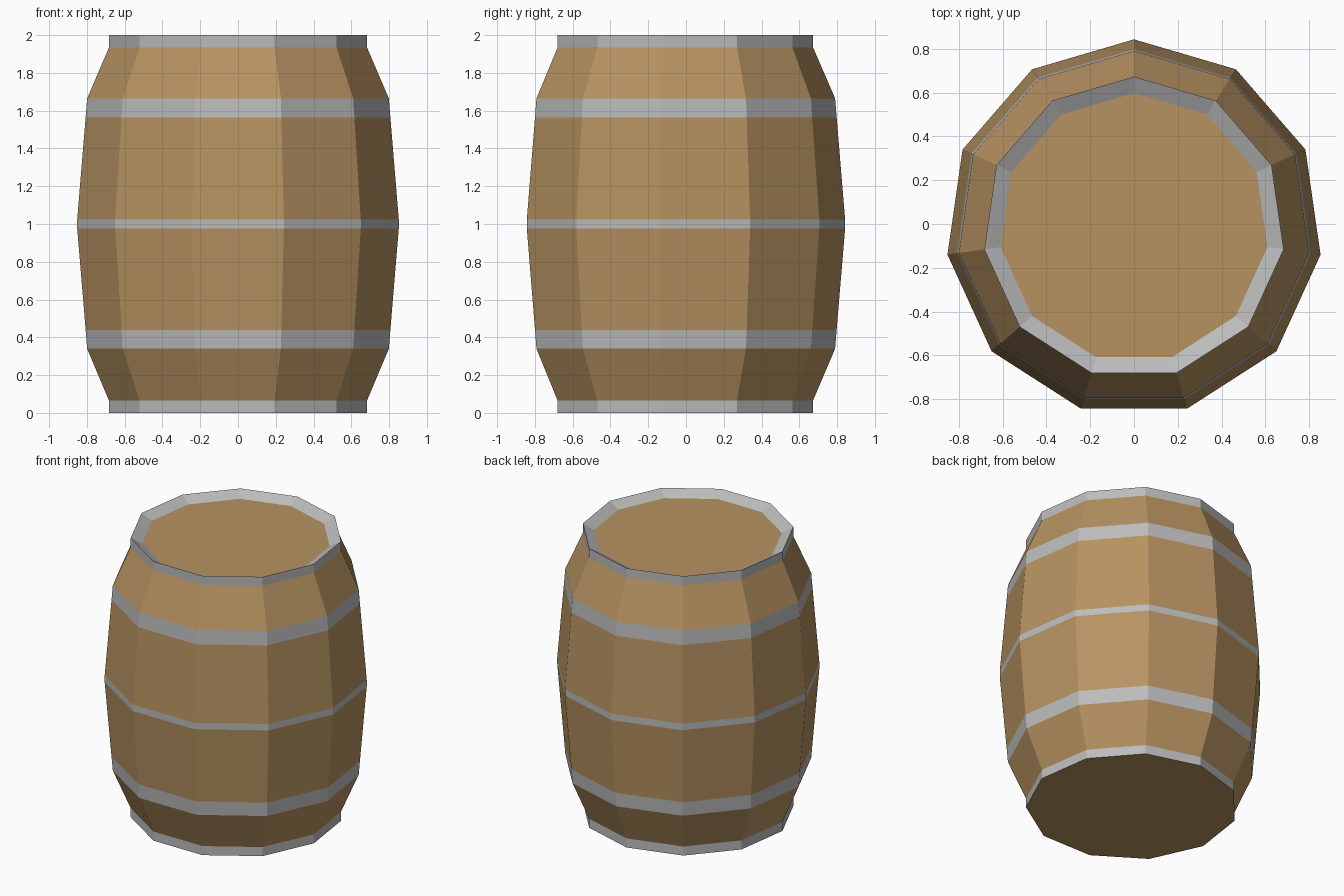
import bpy, math

if "Cube" in bpy.data.objects:
    bpy.data.objects.remove(bpy.data.objects["Cube"])

SIDES = 11
CY = -0.0175  # odd-sided ring, shifted so the bounds are centred


def material(name, rgb):
    m = bpy.data.materials.new(name)
    m.diffuse_color = (*rgb, 1)
    m.use_nodes = True
    m.node_tree.nodes["Principled BSDF"].inputs["Base Color"].default_value = m.diffuse_color
    return m


wood = material("wood", (0.47, 0.29, 0.12))
iron = material("iron", (0.5, 0.5, 0.5))

# (radius, height, is the band above this ring iron?), bottom to top
profile = [
    (0.69, 0.0, True), (0.69, 0.065, False),      # bottom hoop
    (0.807, 0.34, True), (0.815, 0.44, False),    # lower hoop
    (0.86, 0.977, True), (0.86, 1.023, False),    # middle hoop
    (0.815, 1.565, True), (0.807, 1.665, False),  # upper hoop
    (0.69, 1.935, True), (0.69, 2.0, True),       # top hoop and its inner lip
    (0.615, 1.96, False),                         # recessed lid
]

# Barrel body: rings joined into flat staves and hoops
verts, faces, slots = [], [], []
for r, z, _ in profile:
    for i in range(SIDES):
        a = math.pi / 2 + 2 * math.pi * i / SIDES
        verts.append((r * math.cos(a), CY + r * math.sin(a), z))

for k in range(len(profile) - 1):
    for i in range(SIDES):
        j = (i + 1) % SIDES
        a, b = k * SIDES, (k + 1) * SIDES
        faces.append((a + i, a + j, b + j, b + i))
        slots.append(1 if profile[k][2] else 0)

# Bottom and lid caps
last = (len(profile) - 1) * SIDES
faces += [tuple(reversed(range(SIDES))), tuple(range(last, last + SIDES))]
slots += [0, 0]

mesh = bpy.data.meshes.new("barrel")
mesh.from_pydata(verts, [], faces)
mesh.materials.append(wood)
mesh.materials.append(iron)
for p, s in zip(mesh.polygons, slots):
    p.material_index = s
mesh.update()
bpy.context.collection.objects.link(bpy.data.objects.new("barrel", mesh))
